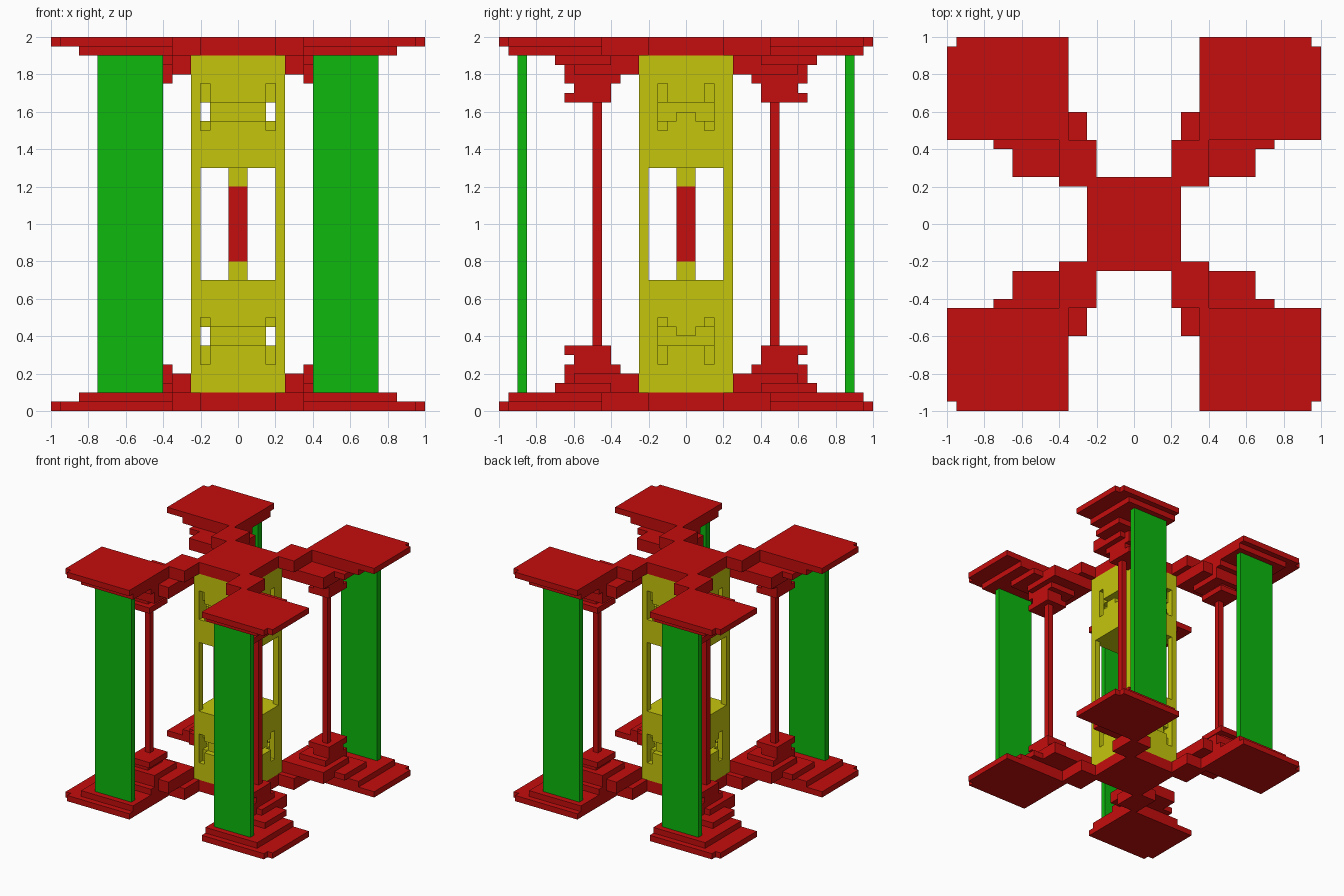
import bpy
import bmesh
from mathutils import Vector

cube = bpy.data.objects.get("Cube")
if cube:
    bpy.data.objects.remove(cube, do_unlink=True)


def material(name, rgb):
    m = bpy.data.materials.new(name)
    m.use_nodes = True
    m.diffuse_color = (*rgb, 1)
    m.node_tree.nodes["Principled BSDF"].inputs["Base Color"].default_value = (*rgb, 1)
    return m


RED = material("red", (0.56, 0.004, 0.004))
GREEN = material("green", (0.004, 0.48, 0.004))
YELLOW = material("yellow", (0.56, 0.56, 0.004))


def boxes(name, spans, mat):
    """One object made of boxes, each given as (x0, x1, y0, y1, z0, z1)."""
    bm = bmesh.new()
    for x0, x1, y0, y1, z0, z1 in spans:
        lo, hi = Vector((x0, y0, z0)), Vector((x1, y1, z1))
        made = bmesh.ops.create_cube(bm, size=1)["verts"]
        for v in made:
            v.co = Vector(lo[i] if v.co[i] < 0 else hi[i] for i in range(3))
    mesh = bpy.data.meshes.new(name)
    bm.to_mesh(mesh)
    bm.free()
    mesh.materials.append(mat)
    ob = bpy.data.objects.new(name, mesh)
    bpy.context.collection.objects.link(ob)
    return ob


def flip(span, axis, centre=0.0):
    s = list(span)
    a, b = s[2 * axis], s[2 * axis + 1]
    s[2 * axis], s[2 * axis + 1] = 2 * centre - b, 2 * centre - a
    return tuple(s)


def mirrored(spans, axes="xyz"):
    """Repeat spans across the vertical mid planes and the height z = 1."""
    out = list(spans)
    for axis, letter in enumerate("xyz"):
        if letter in axes:
            out += [flip(s, axis, 1.0 if letter == "z" else 0.0) for s in out]
    return out


# Centre slabs at floor and roof
boxes("centre_slabs", mirrored([(-.25, .25, -.25, .25, 0, .1)], "z"), RED)

# Diagonal arms linking the centre to the corners
boxes("arms", mirrored([(.2, .4, .2, .45, 0, .1)]), RED)

# Corner plates with a clipped outer corner, and the inset layer on them
boxes("corner_plates", mirrored([
    (.35, .95, .45, 1, 0, .05),
    (.95, 1, .45, .95, 0, .05)]), RED)
boxes("inset_plates", mirrored([(.35, .85, .45, .95, .05, .1)]), RED)

# Stepped pedestals and the capitals that mirror them
boxes("pedestal_bases", mirrored([(.25, .65, .25, .6, .1, .2)]), RED)
boxes("pedestal_steps", mirrored([(.35, .75, .4, .7, .1, .15)]), RED)
boxes("pedestal_blocks", mirrored([(.35, .6, .35, .65, .15, .25)]), RED)
boxes("pedestal_necks", mirrored([(.45, .6, .4, .6, .25, .3)]), RED)
boxes("pedestal_caps", mirrored([(.4, .6, .4, .65, .3, .35)]), RED)

# Thin posts and tall outer panels
boxes("thin_posts", mirrored([(.5, .55, .45, .5, .35, 1.65)], "xy"), RED)
boxes("outer_panels", mirrored([(.4, .75, .85, .9, .1, 1.9)], "xy"), GREEN)

# Tower: solid ends, four corner posts and a banded core
tower = boxes("tower_ends", mirrored([(-.25, .25, -.25, .25, .1, .7)], "z"), YELLOW)
boxes("tower_corner_posts", mirrored([(.2, .25, .2, .25, .7, 1.3)], "xy"), YELLOW)
boxes("core_ends", mirrored([(-.05, .05, -.05, .05, .7, .8)], "z"), YELLOW)
boxes("core", [(-.05, .05, -.05, .05, .8, 1.2)], RED)

# H-shaped recesses on the tower faces, and slots right through front to back
cuts = {
    "front_bars": mirrored([(-.15, .15, .2, .3, .35, .45)], "yz"),
    "front_slots": mirrored([(.15, .2, .2, .3, .25, .5)]),
    "through_slots": mirrored([(.15, .2, -.3, .3, .35, .45)], "xz"),
    "side_bars": mirrored([(.2, .3, -.1, .1, .35, .4),
                           (.2, .3, .05, .1, .4, .45),
                           (.2, .3, -.1, -.05, .4, .45)], "xz"),
    "side_slots": mirrored([(.2, .3, .1, .15, .25, .5)]),
}
bpy.context.view_layer.objects.active = tower
for name, spans in cuts.items():
    for span in spans:
        cutter = boxes(name + "_cutter", [span], YELLOW)
        cutter.hide_render = True
        mod = tower.modifiers.new(name, "BOOLEAN")
        mod.operation = "DIFFERENCE"
        mod.solver = "EXACT"
        mod.object = cutter
        bpy.ops.object.modifier_apply(modifier=mod.name)
        bpy.data.objects.remove(cutter, do_unlink=True)
